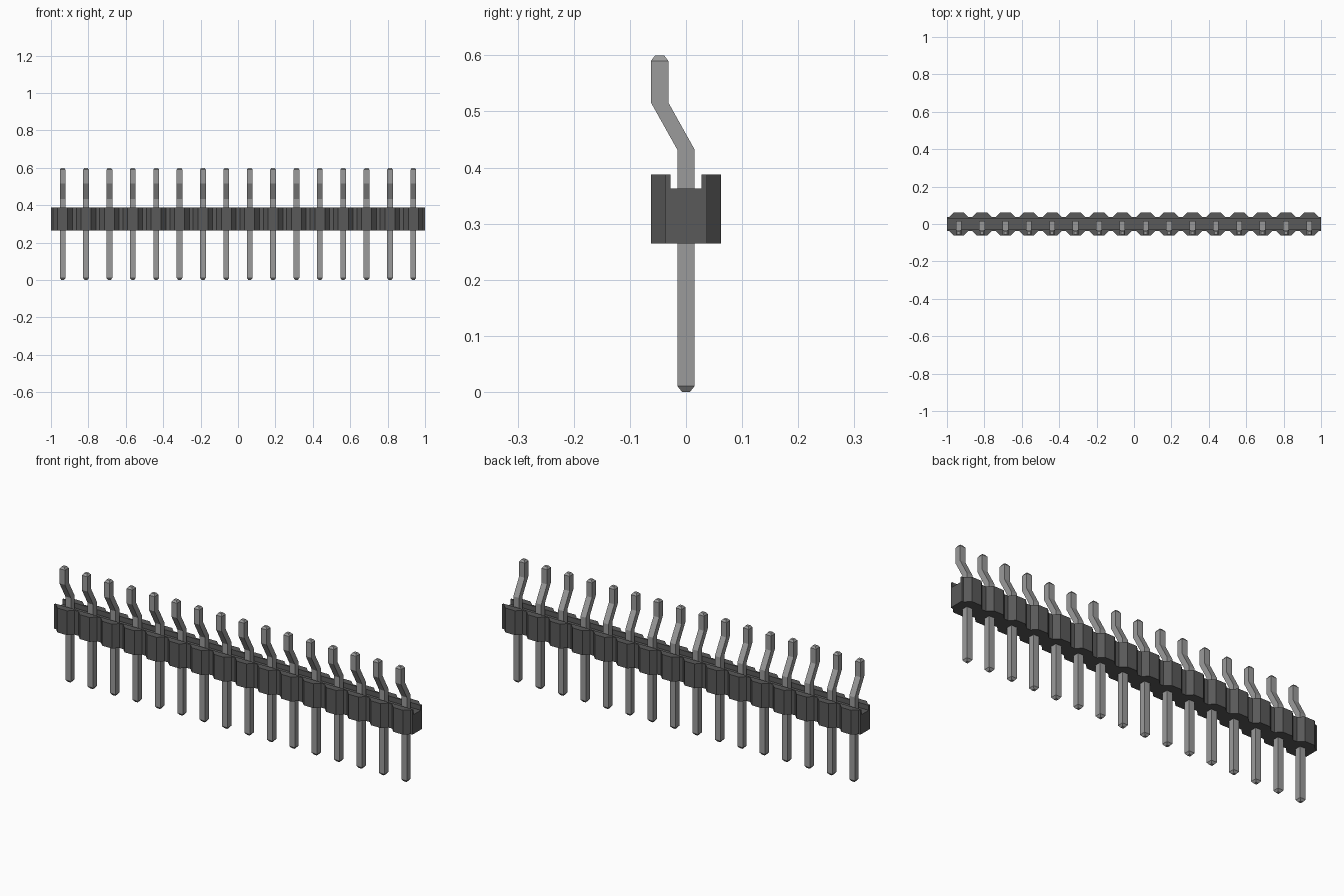
import bpy, bmesh

cube = bpy.data.objects.get("Cube")
if cube:
    bpy.data.objects.remove(cube, do_unlink=True)

PINS, PITCH = 16, 0.125
CENTRES = [(i - (PINS - 1) / 2) * PITCH for i in range(PINS)]


def material(name, value):
    mat = bpy.data.materials.new(name)
    mat.use_nodes = True
    colour = (value, value, value, 1)
    mat.diffuse_color = colour
    mat.node_tree.nodes["Principled BSDF"].inputs["Base Color"].default_value = colour
    return mat


def add_object(name, mesh):
    obj = bpy.data.objects.new(name, mesh)
    bpy.context.collection.objects.link(obj)
    return obj


def loft(name, rings, mat):
    """Closed flat-faced mesh through rings of equal point count."""
    bm = bmesh.new()
    loops = [[bm.verts.new(p) for p in ring] for ring in rings]
    n = len(loops[0])
    for a, b in zip(loops, loops[1:]):
        for i in range(n):
            j = (i + 1) % n
            bm.faces.new((a[i], a[j], b[j], b[i]))
    bm.faces.new(loops[0][::-1])
    bm.faces.new(loops[-1])
    bmesh.ops.recalc_face_normals(bm, faces=bm.faces)
    mesh = bpy.data.meshes.new(name)
    bm.to_mesh(mesh)
    bm.free()
    mesh.materials.append(mat)
    return mesh


plastic = material("dark grey plastic", 0.10)
metal = material("grey metal", 0.33)

# Housing: bar with a chamfered bump on both sides of every pin
WAIST, BUMP = 0.037, 0.062
front = [(-1, -WAIST)]
for c in CENTRES:
    front += [(c - 0.052, -WAIST), (c - 0.027, -BUMP),
              (c + 0.027, -BUMP), (c + 0.052, -WAIST)]
front.append((1, -WAIST))
outline = front + [(x, -y) for x, y in reversed(front)]
housing = add_object("housing", loft(
    "housing", [[(x, y, z) for x, y in outline] for z in (0.265, 0.388)], plastic))

# Channel along the top of the housing
section = [(-0.028, 0.363), (0.028, 0.363), (0.028, 0.45), (-0.028, 0.45)]
cutter = add_object("channel_cutter", loft(
    "channel_cutter", [[(x, y, z) for y, z in section] for x in (-1.1, 1.1)], plastic))
cutter.hide_render = True
cut = housing.modifiers.new("channel", "BOOLEAN")
cut.operation = "DIFFERENCE"
cut.solver = "EXACT"
cut.object = cutter
bpy.context.view_layer.objects.active = housing
bpy.ops.object.modifier_apply(modifier=cut.name)
bpy.data.objects.remove(cutter, do_unlink=True)

# Pins: square wire with chamfered tips and a forward jog; (height, y, half width)
W, TIP, JOG = 0.0155, 0.007, -0.047
path = [(0, 0, TIP), (0.011, 0, W), (0.432, 0, W),
        (0.516, JOG, W), (0.59, JOG, W), (0.6, JOG, TIP + 0.001)]
pin_mesh = loft("pin", [[(-h, y - h, z), (h, y - h, z), (h, y + h, z), (-h, y + h, z)]
                        for z, y, h in path], metal)
for i, c in enumerate(CENTRES):
    add_object(f"pin_{i + 1:02d}", pin_mesh).location.x = c
